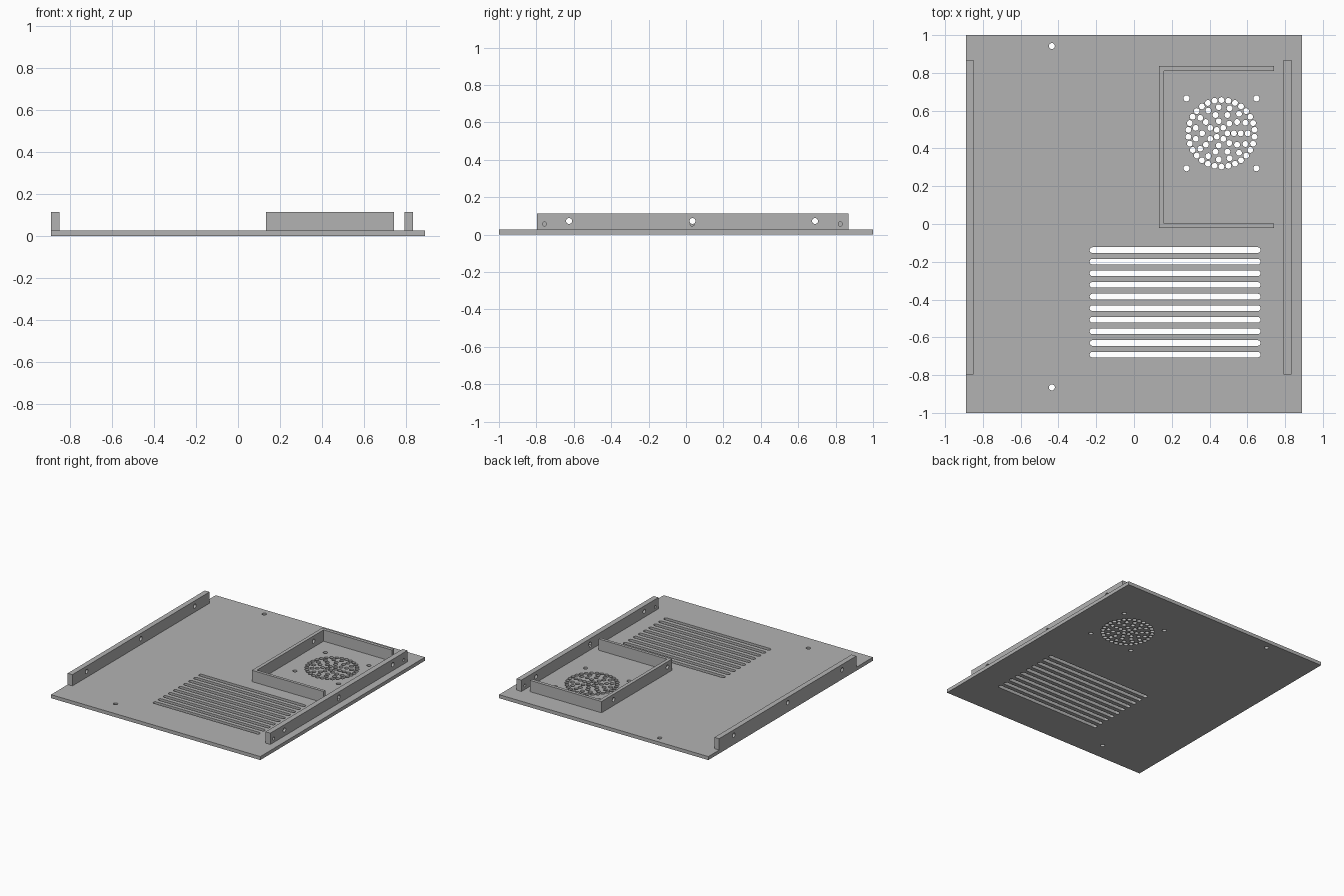
import bpy, bmesh
from math import cos, sin, pi, radians
from mathutils import Matrix

if "Cube" in bpy.data.objects:
    bpy.data.objects.remove(bpy.data.objects["Cube"])

grey = bpy.data.materials.new("panel grey")
grey.use_nodes = True
grey.diffuse_color = (0.45, 0.45, 0.45, 1)
grey.node_tree.nodes["Principled BSDF"].inputs["Base Color"].default_value = (0.45, 0.45, 0.45, 1)

BASE, TOP = 0.027, 0.114


def finish(name, bm):
    bmesh.ops.recalc_face_normals(bm, faces=bm.faces)
    mesh = bpy.data.meshes.new(name)
    bm.to_mesh(mesh)
    bm.free()
    obj = bpy.data.objects.new(name, mesh)
    bpy.context.collection.objects.link(obj)
    mesh.materials.append(grey)
    return obj


def prism(bm, points, z0, z1):
    face = bm.faces.new([bm.verts.new((x, y, z0)) for x, y in points])
    new = bmesh.ops.extrude_face_region(bm, geom=[face])["geom"]
    verts = [v for v in new if isinstance(v, bmesh.types.BMVert)]
    bmesh.ops.translate(bm, verts=verts, vec=(0, 0, z1 - z0))


def extruded(name, points, z0, z1):
    bm = bmesh.new()
    prism(bm, points, z0, z1)
    return finish(name, bm)


def rect(x0, x1, y0, y1):
    return [(x0, y0), (x1, y0), (x1, y1), (x0, y1)]


def slot(x0, x1, y, r, n=8):
    right = [(x1 + r * sin(pi * i / n), y - r * cos(pi * i / n)) for i in range(n + 1)]
    left = [(x0 - r * sin(pi * i / n), y + r * cos(pi * i / n)) for i in range(n + 1)]
    return right + left


def circle(x, y, r, n=20):
    return [(x + r * cos(2 * pi * i / n), y + r * sin(2 * pi * i / n)) for i in range(n)]


def cut(obj, bm):
    cutter = finish("cutter", bm)
    cutter.hide_render = True
    mod = obj.modifiers.new("holes", "BOOLEAN")
    mod.operation, mod.solver, mod.object = "DIFFERENCE", "EXACT", cutter
    bpy.context.view_layer.objects.active = obj
    bpy.ops.object.modifier_apply(modifier=mod.name)
    bpy.data.objects.remove(cutter)


def side_holes(obj, ys, z, r):
    # Round holes drilled along x
    bm = bmesh.new()
    for y in ys:
        bmesh.ops.create_cone(bm, cap_ends=True, segments=24, radius1=r, radius2=r, depth=4,
                              matrix=Matrix.Translation((0, y, z)) @ Matrix.Rotation(pi / 2, 4, "Y"))
    cut(obj, bm)


# Base plate
plate = extruded("base_plate", rect(-0.89, 0.89, -1, 1), 0, BASE)
outlines = [slot(-0.22, 0.655, -0.138 - 0.0615 * i, 0.015) for i in range(10)]
outlines += [circle(-0.435, y, 0.016) for y in (0.942, -0.865)]

# Fan screw holes and rings of vent holes
fx, fy = 0.463, 0.48
outlines += [circle(fx + sx * 0.185, fy + sy * 0.185, 0.016) for sx in (-1, 1) for sy in (-1, 1)]
for radius, count, start in ((0.176, 30, 6), (0.139, 15, 0), (0.102, 10, 0), (0.066, 7, 0), (0.031, 5, 0)):
    for i in range(count):
        a = radians(start) + 2 * pi * i / count
        outlines.append(circle(fx + radius * cos(a), fy + radius * sin(a), 0.0155, 16))
bm = bmesh.new()
for points in outlines:
    prism(bm, points, -0.05, 0.08)
cut(plate, bm)

# Side rails
bolts = (-0.625, 0.035, 0.69)
right_rail = extruded("right_rail", rect(-0.89, -0.85, -0.797, 0.868), BASE, TOP)
left_rail = extruded("left_rail", rect(0.792, 0.833, -0.797, 0.868), BASE, TOP)

# Three-sided fan bracket, open towards the left rail
bracket = extruded("fan_bracket", [
    (0.742, 0.836), (0.133, 0.836), (0.133, -0.021), (0.742, -0.021),
    (0.742, 0.002), (0.16, 0.002), (0.16, 0.811), (0.742, 0.811)], BASE, TOP)

# Bolt holes
side_holes(right_rail, bolts, 0.073, 0.016)
side_holes(left_rail, bolts, 0.073, 0.016)
side_holes(left_rail, (-0.757, 0.033, 0.825), 0.057, 0.011)
side_holes(bracket, bolts[1:], 0.073, 0.016)
